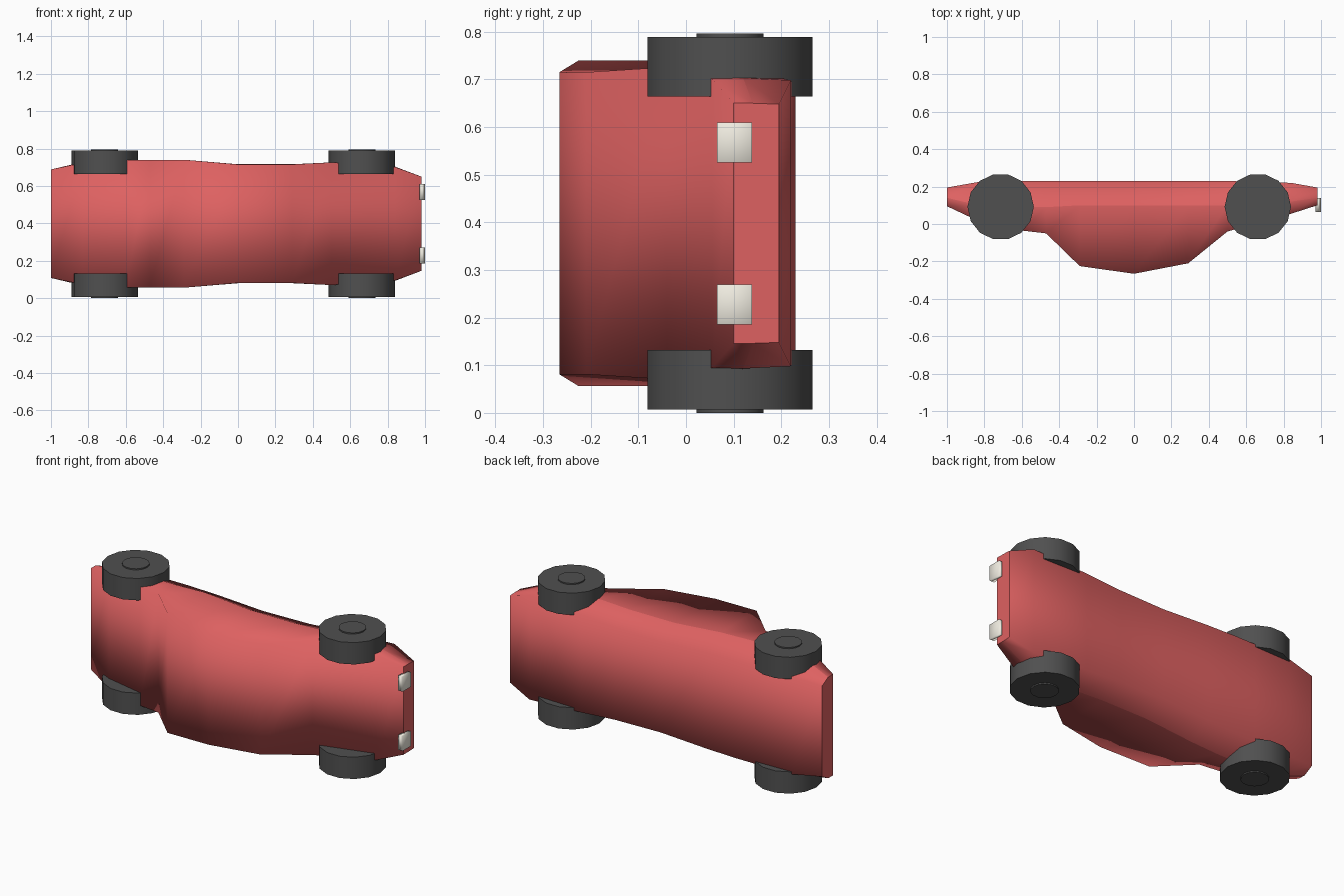
import bpy, bmesh, math

if "Cube" in bpy.data.objects:
    bpy.data.objects.remove(bpy.data.objects["Cube"])

MID = 0.398  # the car lies on its side: its width runs along z, its roof faces -y


def material(name, color):
    m = bpy.data.materials.new(name)
    m.diffuse_color = (*color, 1)
    m.use_nodes = True
    m.node_tree.nodes["Principled BSDF"].inputs["Base Color"].default_value = m.diffuse_color
    return m


RED = material("red_paint", (0.73, 0.12, 0.12))
DARK = material("dark_rubber", (0.08, 0.08, 0.08))
PALE = material("pale_glass", (0.88, 0.85, 0.76))

# Body: hexagonal sections lofted along x
# x, y of roof / belt / floor, half width of roof / belt / floor
sections = [
    (-1.00, 0.095, 0.14, 0.195, 0.29, 0.29, 0.26),
    (-0.83, 0.015, 0.10, 0.225, 0.325, 0.33, 0.28),
    (-0.60, -0.035, 0.09, 0.23, 0.34, 0.342, 0.28),
    (-0.47, -0.05, 0.09, 0.23, 0.341, 0.342, 0.28),
    (-0.29, -0.225, 0.10, 0.23, 0.342, 0.342, 0.275),
    (0.00, -0.266, 0.10, 0.23, 0.317, 0.318, 0.26),
    (0.29, -0.21, 0.10, 0.23, 0.317, 0.318, 0.265),
    (0.50, -0.04, 0.10, 0.23, 0.328, 0.328, 0.28),
    (0.84, 0.055, 0.12, 0.22, 0.303, 0.305, 0.30),
    (0.98, 0.10, 0.14, 0.195, 0.252, 0.252, 0.25),
]
bm = bmesh.new()
rings = []
for x, yr, yb, yf, wr, wb, wf in sections:
    pts = [(yr, wr), (yb, wb), (yf, wf), (yf, -wf), (yb, -wb), (yr, -wr)]
    rings.append([bm.verts.new((x, y, MID + w)) for y, w in pts])
for a, b in zip(rings, rings[1:]):
    for i in range(6):
        j = (i + 1) % 6
        bm.faces.new((a[i], a[j], b[j], b[i]))
caps = [bm.faces.new(rings[0]), bm.faces.new(rings[-1])]
bmesh.ops.recalc_face_normals(bm, faces=bm.faces)
for f in bm.faces:
    f.smooth = True
# Hard creases along the belt line and around both ends
for a, b in zip(rings, rings[1:]):
    for i in (1, 4):
        bm.edges.get((a[i], b[i])).smooth = False
for f in caps:
    for e in f.edges:
        e.smooth = False
mesh = bpy.data.meshes.new("body")
bm.to_mesh(mesh)
bm.free()
body = bpy.data.objects.new("body", mesh)
bpy.context.collection.objects.link(body)
mesh.materials.append(RED)


def disc(name, x, radius, z0, z1):
    bpy.ops.mesh.primitive_cylinder_add(
        vertices=14, radius=radius, depth=z1 - z0,
        location=(x, 0.092, (z0 + z1) / 2), rotation=(0, 0, math.pi / 2))
    ob = bpy.context.object
    ob.name = name
    ob.data.materials.append(DARK)
    bpy.ops.object.shade_smooth_by_angle()


# Wheels with slightly raised hubs, on both sides
for end, x in (("rear", -0.713), ("front", 0.662)):
    for side, s in (("lower", -1), ("upper", 1)):
        for part, r, inner, outer in (("wheel", 0.1775, 0.266, 0.391),
                                      ("hub", 0.072, 0.37, MID)):
            z0, z1 = sorted((MID + s * inner, MID + s * outer))
            disc(f"{end}_{side}_{part}", x, r, z0, z1)

# Headlights
for side, s in (("lower", -1), ("upper", 1)):
    bpy.ops.mesh.primitive_cube_add(size=1, location=(0.985, 0.102, MID + s * 0.17))
    lamp = bpy.context.object
    lamp.name = f"{side}_headlight"
    lamp.scale = (0.03, 0.074, 0.084)
    lamp.data.materials.append(PALE)
    bpy.ops.object.shade_smooth()
